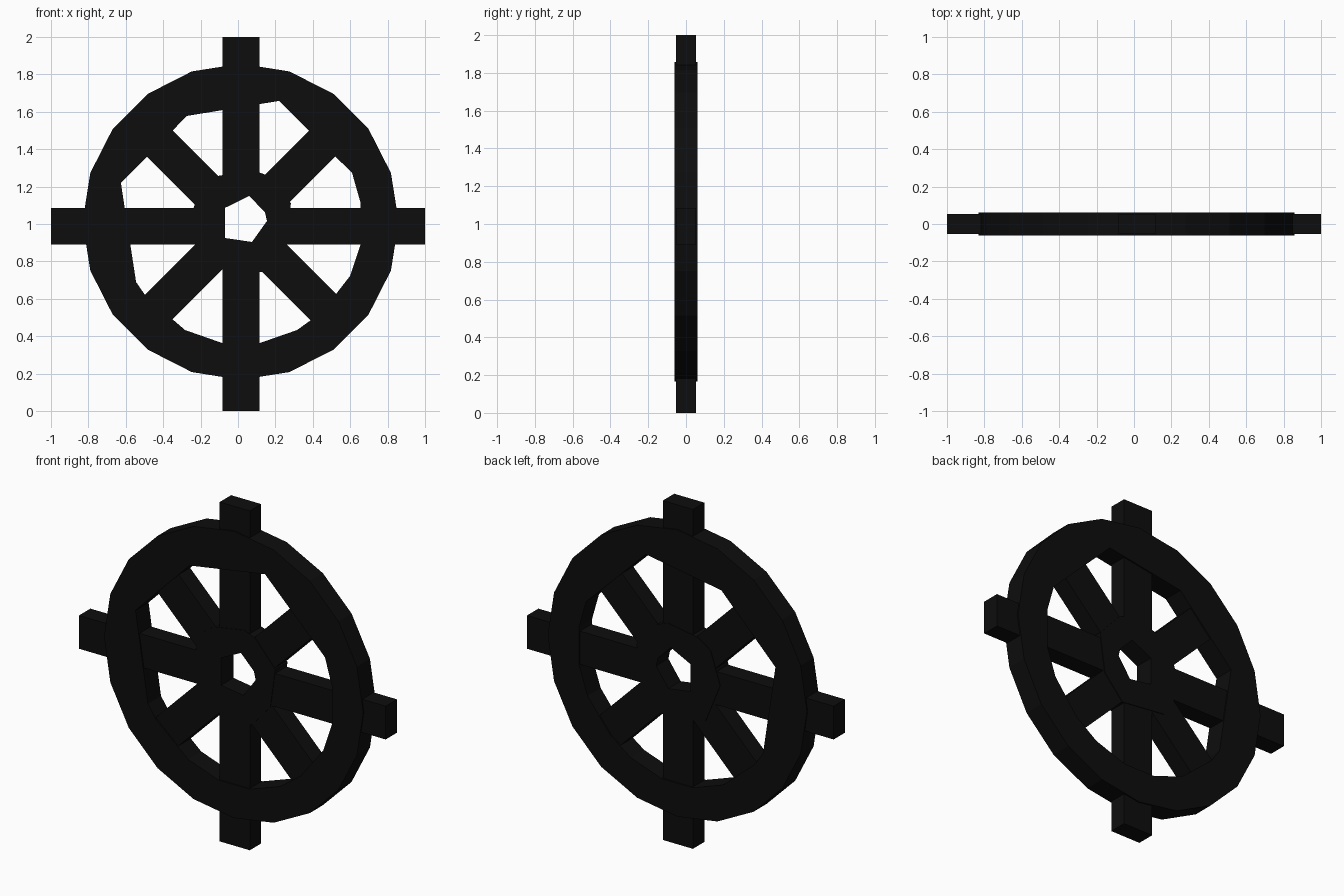
import bpy, bmesh, math
from mathutils import Matrix, Vector

if "Cube" in bpy.data.objects:
    bpy.data.objects.remove(bpy.data.objects["Cube"])

black = bpy.data.materials.new("near_black")
black.diffuse_color = (0.004, 0.004, 0.004, 1)
black.use_nodes = True
black.node_tree.nodes["Principled BSDF"].inputs["Base Color"].default_value = black.diffuse_color


def finish(bm, name):
    bmesh.ops.recalc_face_normals(bm, faces=bm.faces[:])
    mesh = bpy.data.meshes.new(name)
    bm.to_mesh(mesh)
    bm.free()
    mesh.materials.append(black)
    obj = bpy.data.objects.new(name, mesh)
    bpy.context.collection.objects.link(obj)
    return obj


def ring(name, outer, inner, half):
    """Flat plate with a hole, extruded along y."""
    bm = bmesh.new()
    edges = []
    for loop in (outer, inner):
        vs = [bm.verts.new((x, -half, z)) for x, z in loop]
        edges += [bm.edges.new((a, b)) for a, b in zip(vs, vs[1:] + vs[:1])]
    bmesh.ops.triangle_fill(bm, edges=edges, use_beauty=True, normal=(0, -1, 0))
    ext = bmesh.ops.extrude_face_region(bm, geom=bm.faces[:], use_keep_orig=True)
    top = [g for g in ext["geom"] if isinstance(g, bmesh.types.BMVert)]
    bmesh.ops.translate(bm, verts=top, vec=(0, 2 * half, 0))
    return finish(bm, name)


def spoke(name, angle, start, end, half_width=0.098, half_depth=0.053):
    """Box running outward from the wheel centre."""
    bm = bmesh.new()
    bmesh.ops.create_cube(bm, size=1)
    bm.transform(Matrix.Diagonal((end - start, 2 * half_depth, 2 * half_width, 1)))
    bm.transform(Matrix.Translation(((start + end) / 2, 0, 0)))
    bm.transform(Matrix.Rotation(-angle, 4, 'Y'))
    bm.transform(Matrix.Translation((CX, 0, CZ)))
    return finish(bm, name)


CX, CZ = 0.016, 0.988

# Rim: regular 20-sided outside, uneven opening inside
rim_outer = [(0.014 + 0.845 * math.cos(math.radians(18 * i)),
              1.012 + 0.845 * math.sin(math.radians(18 * i))) for i in range(20)]
rim_inner = [(0.655, 1.115), (0.61, 1.273), (0.219, 1.658), (-0.273, 1.578),
             (-0.626, 1.219), (-0.545, 0.69), (-0.49, 0.61), (-0.283, 0.433),
             (-0.086, 0.364), (0.118, 0.364), (0.316, 0.433), (0.45, 0.53),
             (0.599, 0.722), (0.655, 0.89)]
ring("rim", rim_outer, rim_inner, 0.061)

# Hub: uneven low-poly ring
hub_outer = [(0.283, 1.112), (0.15, 1.262), (0.08, 1.289), (-0.12, 1.255), (-0.2, 1.2),
             (-0.262, 1.01), (-0.166, 0.775), (0.128, 0.743), (0.25, 0.88)]
hub_inner = [(0.155, 1.016), (0.144, 1.064), (0.059, 1.15), (-0.07, 1.086),
             (-0.07, 0.925), (0.075, 0.904)]
ring("hub", hub_outer, hub_inner, 0.057)

# Long spokes reach past the rim; each has its own length to fit the frame
for name, a, end in (("right", 0, 1 - CX), ("top", 90, 2 - CZ),
                     ("left", 180, 1 + CX), ("bottom", 270, CZ)):
    spoke(name + "_long_spoke", math.radians(a), 0.19, end)

# Diagonal spokes end inside the rim
CZ = 0.996
for i in range(4):
    spoke("diagonal_spoke_%d" % (i + 1), math.radians(45 + 90 * i), 0.19, 0.72)
